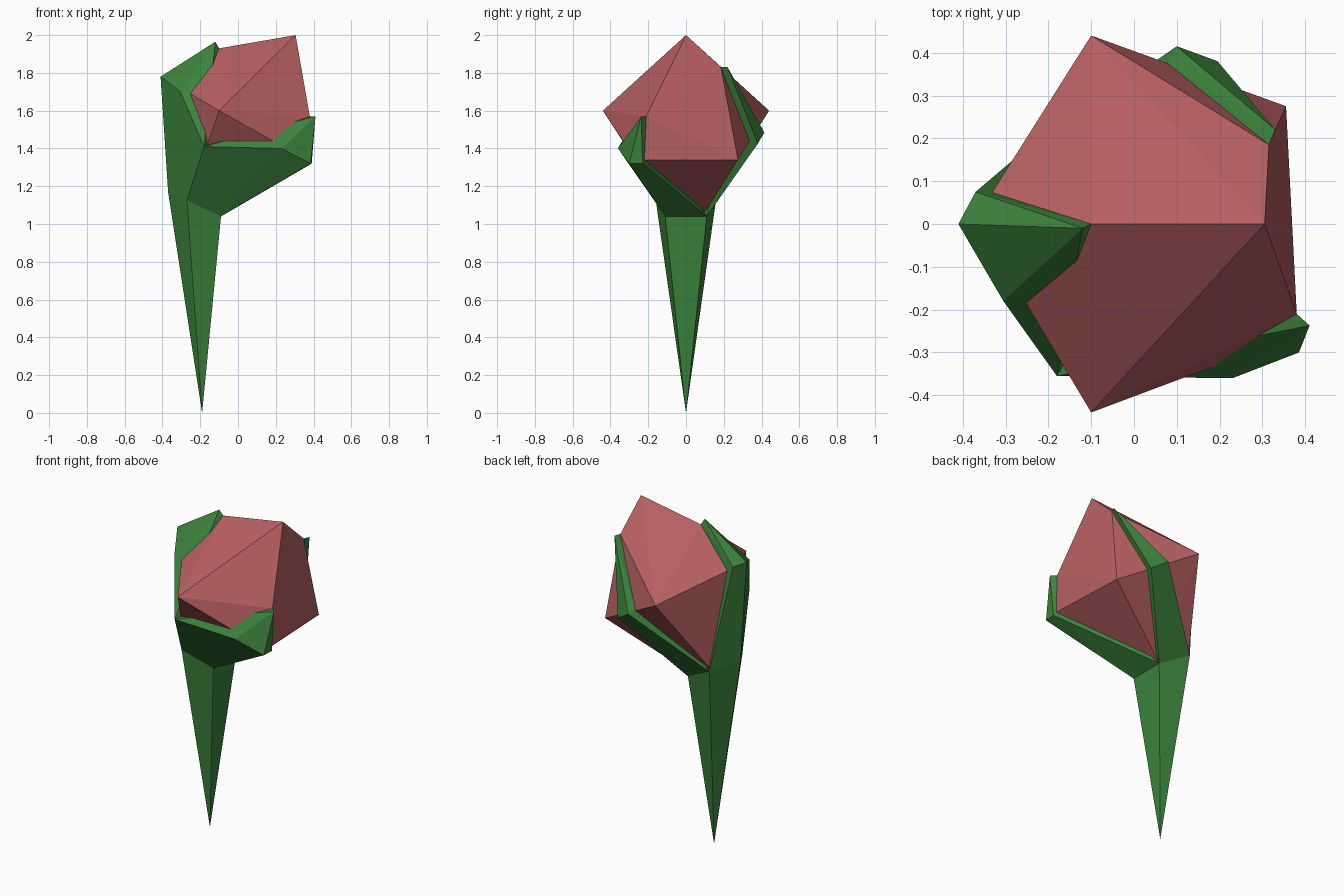
import bpy, bmesh

if "Cube" in bpy.data.objects:
    bpy.data.objects.remove(bpy.data.objects["Cube"])


def material(name, rgb):
    m = bpy.data.materials.new(name)
    m.diffuse_color = (*rgb, 1.0)
    m.use_nodes = True
    m.node_tree.nodes["Principled BSDF"].inputs["Base Color"].default_value = m.diffuse_color
    return m


def faceted(name, points, mat):
    """Flat-faced solid wrapped tightly around a few corner points."""
    bm = bmesh.new()
    for p in points:
        bm.verts.new(p)
    bmesh.ops.convex_hull(bm, input=bm.verts[:])
    loose = [v for v in bm.verts if not v.link_faces]
    bmesh.ops.delete(bm, geom=loose, context='VERTS')
    bmesh.ops.dissolve_limit(bm, angle_limit=0.02, verts=bm.verts[:], edges=bm.edges[:])
    bmesh.ops.recalc_face_normals(bm, faces=bm.faces[:])
    me = bpy.data.meshes.new(name)
    bm.to_mesh(me)
    bm.free()
    me.materials.append(mat)
    ob = bpy.data.objects.new(name, me)
    bpy.context.collection.objects.link(ob)
    return ob


red = material("dusty red", (0.47, 0.115, 0.12))
green = material("leaf green", (0.045, 0.23, 0.045))

# Five-sided collar where the stem meets the sepals
back = (-0.37, 0.0, 1.17)
side_f, side_b = (-0.27, -0.16, 1.125), (-0.27, 0.16, 1.135)
low_f, low_b = (-0.09, -0.11, 1.04), (-0.09, 0.11, 1.04)

# Corners of the bud that the sepals cling to
left_in = [(-0.10, 0.0, 1.93), (-0.27, -0.155, 1.70), (-0.16, -0.32, 1.42), (-0.34, 0.06, 1.74)]
back_in = [(0.315, 0.185, 1.83), (0.08, 0.375, 1.50), (0.17, 0.34, 1.44)]
front_in = [(0.38, -0.21, 1.57), (0.22, -0.32, 1.42), (0.378, -0.225, 1.34), left_in[2]]

# Stem: spike tapering down to a point
faceted("stem", [(-0.19, 0, 0), back, side_f, side_b, low_f, low_b], green)

# Bud: faceted gem-like head
faceted("bud", [(0.305, 0, 2.0), (-0.10, -0.44, 1.60), (-0.10, 0.44, 1.60),
                (0.355, 0.275, 1.34), (-0.27, 0.15, 1.15), (-0.26, -0.14, 1.14),
                (-0.10, 0.095, 1.055)] + left_in + back_in + front_in, red)

# Sepals: three thick petals wrapping the bud
front_left_out = (-0.18, -0.355, 1.41)
faceted("left_sepal", left_in + [
    (-0.12, -0.01, 1.965), (-0.41, 0, 1.78), (-0.37, 0.075, 1.77),
    (-0.305, -0.18, 1.70), front_left_out, back, side_f, side_b], green)
faceted("back_sepal", back_in + [
    (0.33, 0.22, 1.83), (0.10, 0.415, 1.485), (0.195, 0.38, 1.425),
    side_b, low_b], green)
faceted("front_sepal", front_in + [
    (0.41, -0.237, 1.57), (0.23, -0.36, 1.40), (0.385, -0.30, 1.32),
    (0.39, -0.23, 1.32), front_left_out, side_f, low_f, low_b], green)
